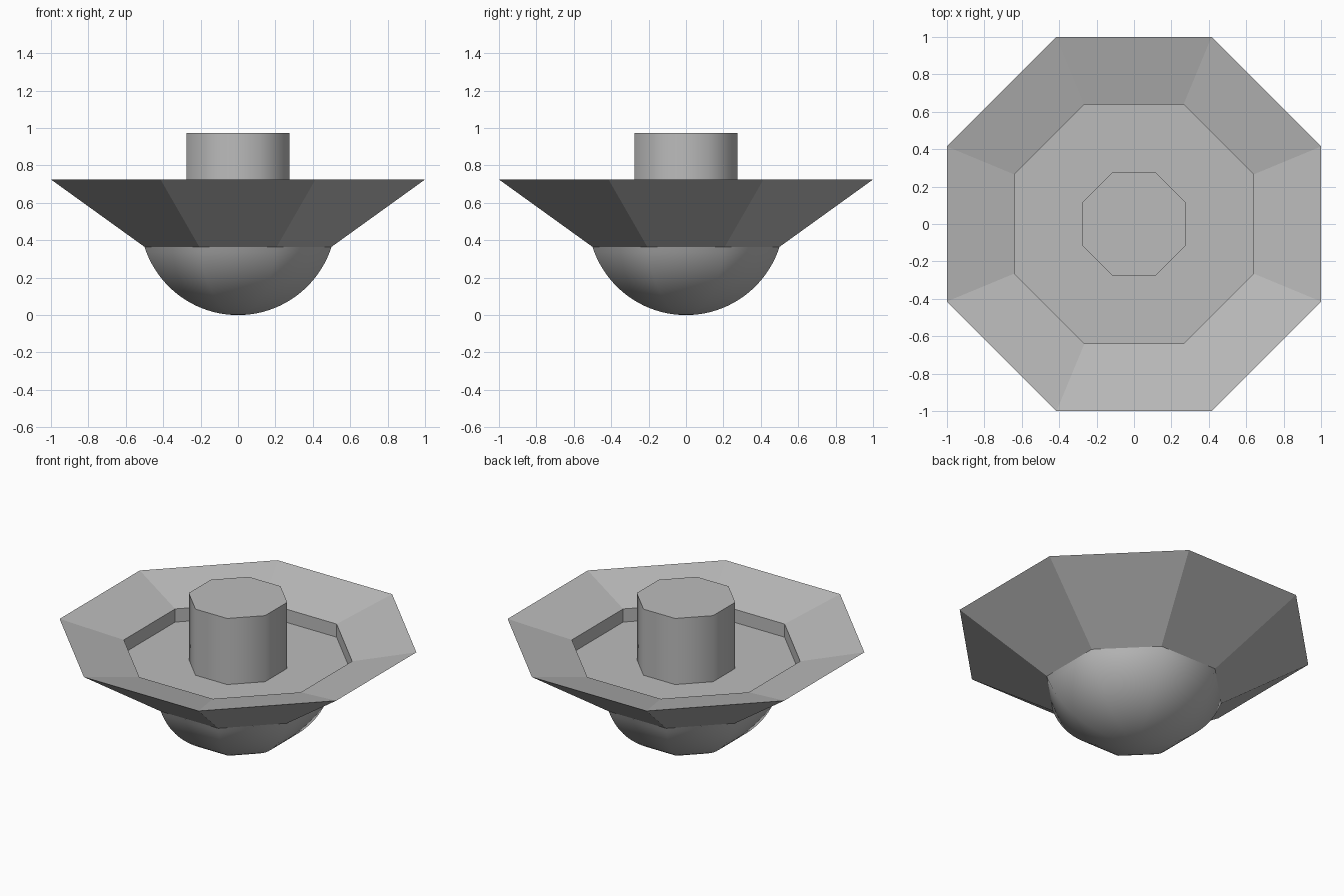
import bpy
import bmesh
import math

cube = bpy.data.objects.get("Cube")
if cube:
    bpy.data.objects.remove(cube, do_unlink=True)

grey = bpy.data.materials.new("plain grey")
grey.use_nodes = True
colour = (0.5, 0.5, 0.5, 1)
grey.diffuse_color = colour
grey.node_tree.nodes["Principled BSDF"].inputs["Base Color"].default_value = colour

SIDES = 8


def octagon_part(name, profile, smooth_angle=None):
    """Sweep (apothem, height) points, listed bottom to top on the outside, around z."""
    bm = bmesh.new()
    rings = []
    for apothem, z in profile:
        if apothem == 0:
            rings.append([bm.verts.new((0, 0, z))] * SIDES)
            continue
        r = apothem / math.cos(math.pi / SIDES)
        angles = [(i + 0.5) * math.tau / SIDES for i in range(SIDES)]
        rings.append([bm.verts.new((r * math.cos(a), r * math.sin(a), z)) for a in angles])
    for low, high in zip(rings, rings[1:]):
        for i in range(SIDES):
            j = (i + 1) % SIDES
            corners = [low[i], low[j], high[j], high[i]]
            bm.faces.new(list(dict.fromkeys(corners)))
    mesh = bpy.data.meshes.new(name)
    bm.to_mesh(mesh)
    bm.free()
    mesh.materials.append(grey)
    obj = bpy.data.objects.new(name, mesh)
    bpy.context.collection.objects.link(obj)
    if smooth_angle:
        bpy.ops.object.select_all(action="DESELECT")
        obj.select_set(True)
        bpy.context.view_layer.objects.active = obj
        bpy.ops.object.shade_smooth_by_angle(angle=math.radians(smooth_angle))
    return obj


# Rounded underside: an arc from the pole up to the bowl
RADIUS, TOP, STEPS = 0.525, 0.365, 20
end = math.acos(1 - TOP / RADIUS)
arc = [(RADIUS * math.sin(end * k / STEPS), RADIUS * (1 - math.cos(end * k / STEPS)))
       for k in range(STEPS + 1)]
octagon_part("rounded_base", arc, 50)

# Flared bowl: outer slope, sloping rim, short inner wall and floor
octagon_part("flared_bowl", [(0.5, TOP), (1, 0.725), (0.64, 0.627), (0.64, 0.541), (0, 0.541)])

# Central post standing on the floor
octagon_part("centre_post", [(0.276, 0.541), (0.276, 0.973), (0, 0.973)], 50)
